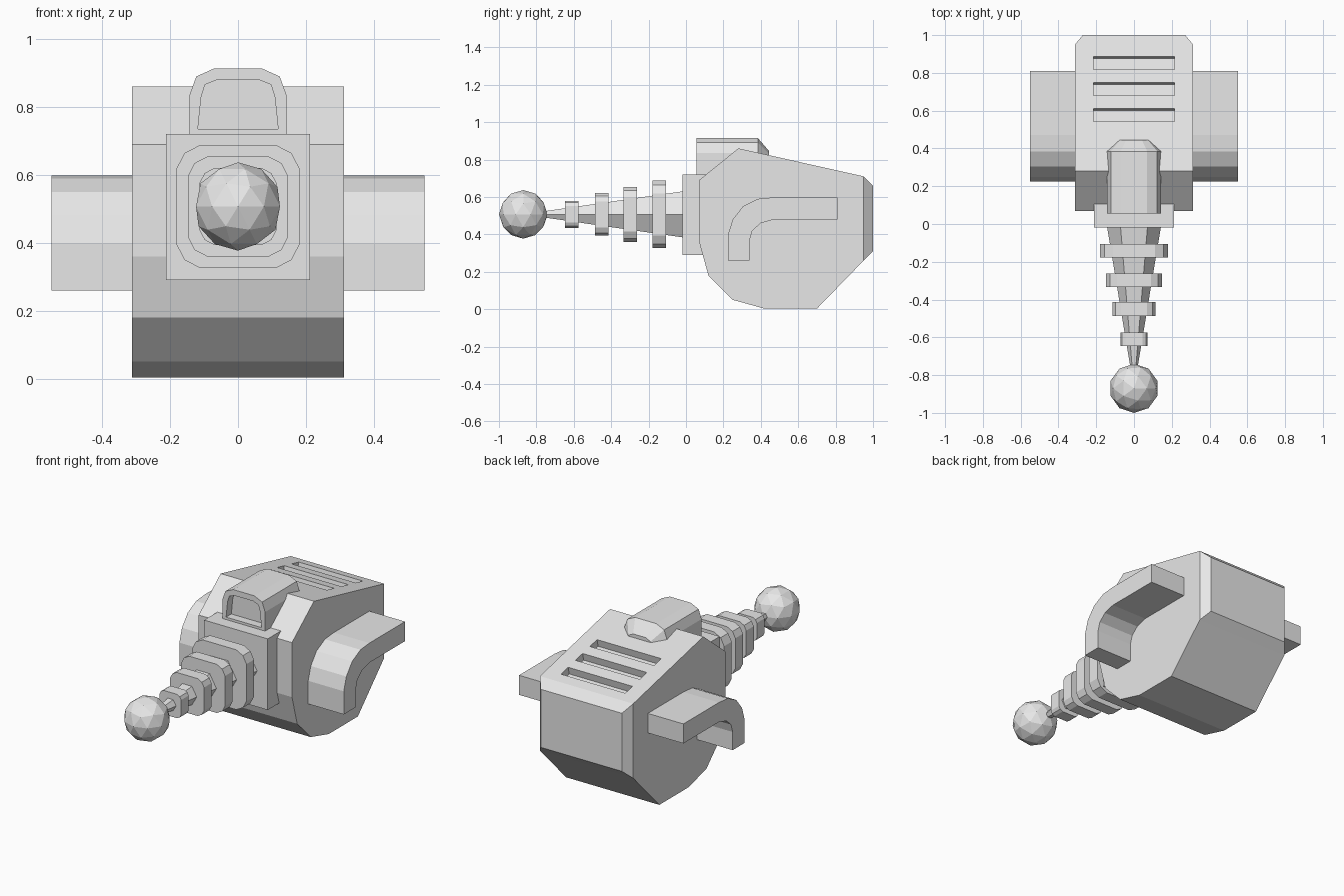
import bpy, bmesh, math
from mathutils import Vector

if "Cube" in bpy.data.objects:
    bpy.data.objects.remove(bpy.data.objects["Cube"])

grey = bpy.data.materials.new("light grey")
grey.use_nodes = True
grey.diffuse_color = (0.8, 0.8, 0.8, 1)
grey.node_tree.nodes["Principled BSDF"].inputs["Base Color"].default_value = (0.8, 0.8, 0.8, 1)

AXIS_Z = 0.507  # height of the barrel axis


def finish(name, bm):
    bmesh.ops.recalc_face_normals(bm, faces=bm.faces[:])
    mesh = bpy.data.meshes.new(name)
    bm.to_mesh(mesh)
    bm.free()
    mesh.materials.append(grey)
    obj = bpy.data.objects.new(name, mesh)
    bpy.context.collection.objects.link(obj)
    return obj


def prism(points, axis, start, end):
    """Extrude a (y, z) outline along x, or an (x, z) outline along y."""
    bm = bmesh.new()
    place = (lambda p, t: (t, p[0], p[1])) if axis == "x" else (lambda p, t: (p[0], t, p[1]))
    a = [bm.verts.new(place(p, start)) for p in points]
    b = [bm.verts.new(place(p, end)) for p in points]
    bm.faces.new(a)
    bm.faces.new(b)
    for i in range(len(a)):
        j = (i + 1) % len(a)
        bm.faces.new((a[i], a[j], b[j], b[i]))
    bmesh.ops.recalc_face_normals(bm, faces=bm.faces[:])
    bm.normal_update()
    return bm


def mirrored(half):
    return half + [(-x, z) for x, z in reversed(half)]


def facing(bm, direction):
    return max(bm.faces, key=lambda f: f.normal.dot(Vector(direction))
               + 0.01 * f.calc_center_median().dot(Vector(direction)))


def taper_back(bm, y, sx, sz, z_pivot):
    """Extrude the rear face to y, shrinking it about a pivot height."""
    face = facing(bm, (0, 1, 0))
    new = bmesh.ops.extrude_discrete_faces(bm, faces=[face])["faces"][0]
    for v in new.verts:
        v.co = (v.co.x * sx, y, z_pivot + (v.co.z - z_pivot) * sz)
    bm.normal_update()


def box(name, center, size, tilt=0):
    bm = bmesh.new()
    bmesh.ops.create_cube(bm, size=1)
    bmesh.ops.scale(bm, vec=size, verts=bm.verts)
    obj = finish(name, bm)
    obj.location = center
    obj.rotation_euler.x = tilt
    return obj


# Main body with chamfered rear
body_outline = [(0.07, 0.36), (0.07, 0.69), (0.28, 0.86), (0.95, 0.71), (0.95, 0.26),
                (0.70, 0.003), (0.42, 0.003), (0.25, 0.05), (0.12, 0.18)]
bm = prism(body_outline, "x", -0.312, 0.312)
taper_back(bm, 1.0, 0.87, 0.78, 0.485)
body = finish("body", bm)

# Vent slots cut into the sloping top
slope = math.atan2(-0.15, 0.67)
for y in (0.577, 0.715, 0.853):
    z = 0.86 + (y - 0.28) * math.tan(slope)
    cutter = box("slot_cutter", (0, y, z), (0.43, 0.07, 0.09), slope)
    cutter.hide_render = True
    mod = body.modifiers.new("slot", "BOOLEAN")
    mod.operation = "DIFFERENCE"
    mod.solver = "EXACT"
    mod.object = cutter
    bpy.context.view_layer.objects.active = body
    bpy.ops.object.modifier_apply(modifier=mod.name)
    bpy.data.objects.remove(cutter)

# Curved side handles
handle_outline = [(0.225, 0.26), (0.225, 0.40), (0.25, 0.48), (0.305, 0.55), (0.385, 0.59),
                  (0.47, 0.598), (0.81, 0.598), (0.81, 0.48), (0.47, 0.48), (0.40, 0.46),
                  (0.355, 0.42), (0.34, 0.37), (0.34, 0.26)]
for side, name in ((1, "left_handle"), (-1, "right_handle")):
    finish(name, prism(handle_outline, "x", side * 0.30, side * 0.55))

# Front mounting plate
box("front_plate", (0, 0.048, 0.505), (0.425, 0.135, 0.43))

# Sight housing with recessed front and tapered rear
sight_outline = mirrored([(0.143, 0.71), (0.143, 0.835), (0.123, 0.89), (0.07, 0.914)])
bm = prism(sight_outline, "y", 0.055, 0.385)
taper_back(bm, 0.445, 0.6, 0.66, 0.71)
bmesh.ops.inset_region(bm, faces=[facing(bm, (0, -1, 0))], thickness=0.035)
lens = min(bm.faces, key=lambda f: (round(f.calc_center_median().y, 3), -f.calc_area() if len(f.verts) > 4 else 0))
lens = bmesh.ops.extrude_discrete_faces(bm, faces=[lens])["faces"][0]
bmesh.ops.translate(bm, vec=(0, 0.05, 0), verts=lens.verts[:])
finish("sight", bm)

# Six-sided tapering barrel
rim = [(math.cos(i * math.pi / 3), math.sin(i * math.pi / 3)) for i in range(6)]
bm = prism([(0.145 * x, AXIS_Z + 0.145 * z) for x, z in rim], "y", 0.0, -0.77)
for v in bm.verts:
    if v.co.y < -0.5:
        v.co.x *= 0.12
        v.co.z = AXIS_Z + (v.co.z - AXIS_Z) * 0.12
finish("barrel", bm)

# Cooling rings with rounded corners
corner = [(1, -0.62), (1, 0.62), (0.87, 0.87), (0.62, 1)]
quarter = [(0.62, -1), (0.87, -0.87)] + corner
for i, (y, r) in enumerate(((-0.142, 0.181), (-0.298, 0.147), (-0.45, 0.113), (-0.61, 0.072))):
    outline = mirrored([(r * x, AXIS_Z + r * z) for x, z in quarter])
    finish(f"cooling_ring_{i + 1}", prism(outline, "y", y - 0.036, y + 0.036))

# Faceted ball on the tip
bm = bmesh.new()
bmesh.ops.create_icosphere(bm, subdivisions=2, radius=0.13)
bmesh.ops.translate(bm, vec=(0, -0.87, AXIS_Z), verts=bm.verts)
finish("tip_ball", bm)
